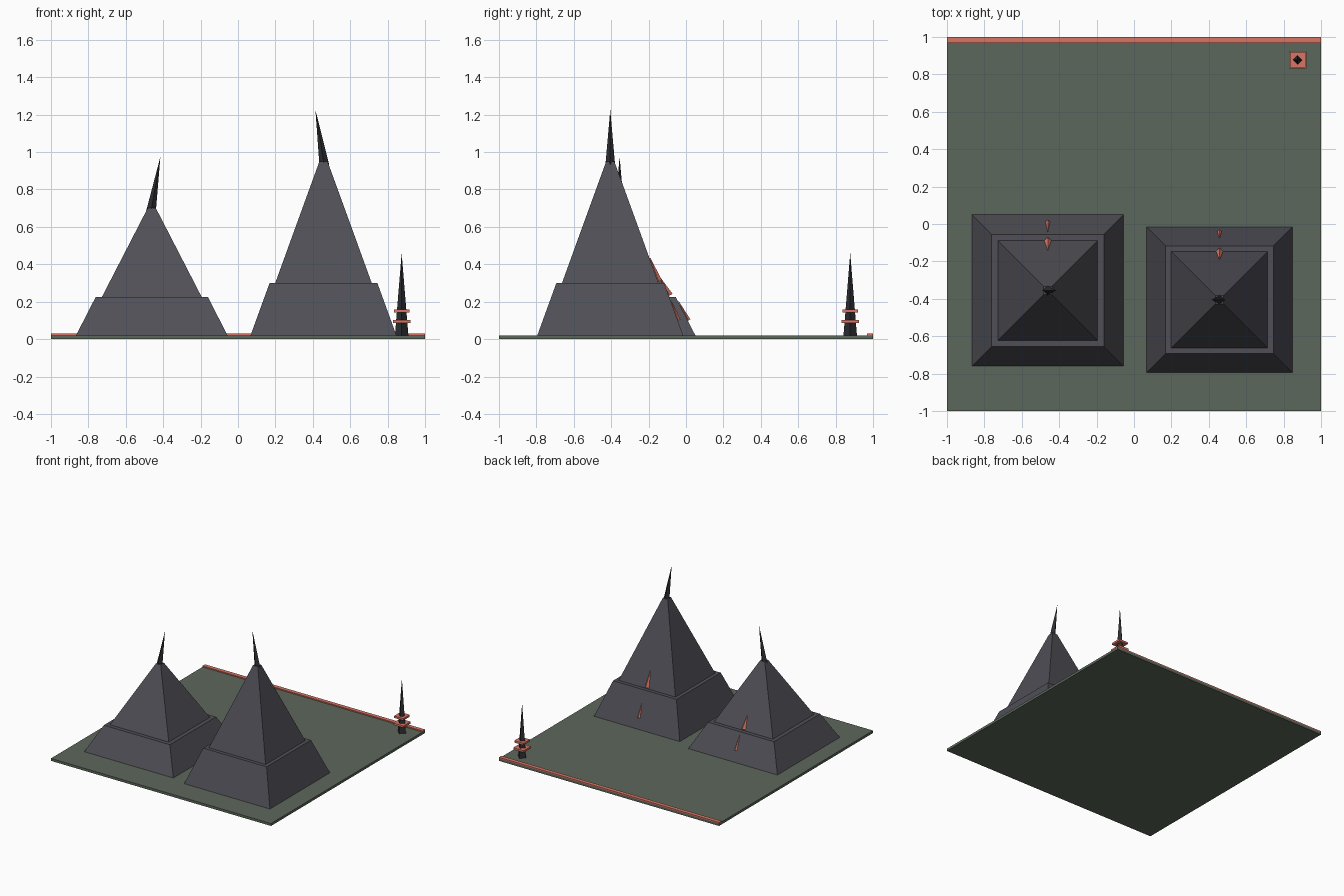
import bpy
from math import pi, sqrt
from mathutils import Vector, Matrix

cube = bpy.data.objects.get("Cube")
if cube:
    bpy.data.objects.remove(cube, do_unlink=True)


def material(name, rgb):
    m = bpy.data.materials.new(name)
    m.use_nodes = True
    m.diffuse_color = (*rgb, 1)
    m.node_tree.nodes["Principled BSDF"].inputs["Base Color"].default_value = (*rgb, 1)
    return m


MOSS = material("moss_green", (0.107, 0.136, 0.104))
STONE = material("slate_stone", (0.078, 0.078, 0.093))
DARK = material("dark_stone", (0.027, 0.028, 0.032))
CORAL = material("coral", (0.68, 0.18, 0.13))


def finish(name, mat):
    ob = bpy.context.object
    ob.name = name
    ob.data.materials.append(mat)
    return ob


def box(name, centre, size, mat):
    bpy.ops.mesh.primitive_cube_add(size=1, location=centre)
    ob = finish(name, mat)
    ob.data.transform(Matrix.Diagonal((*size, 1)))
    return ob


def frustum(name, x, y, z0, z1, half0, half1, mat):
    """Square frustum with sides parallel to the axes."""
    bpy.ops.mesh.primitive_cone_add(vertices=4, radius1=half0 * sqrt(2), radius2=half1 * sqrt(2),
                                    depth=z1 - z0, location=(x, y, (z0 + z1) / 2))
    ob = finish(name, mat)
    ob.data.transform(Matrix.Rotation(pi / 4, 4, "Z"))
    return ob


def spike(name, base, tip, radius, mat):
    """Four-sided spike running from base to tip."""
    base, tip = Vector(base), Vector(tip)
    axis = tip - base
    bpy.ops.mesh.primitive_cone_add(vertices=4, radius1=radius, radius2=0,
                                    depth=axis.length, location=(base + tip) / 2)
    ob = finish(name, mat)
    turn = Vector((0, 0, 1)).rotation_difference(axis)
    ob.data.transform(turn.to_matrix().to_4x4())
    return ob


# Ground slab and the coral strip along its back edge
box("ground", (0, 0, 0.01), (2, 2, 0.02), MOSS)
box("back_strip", (0, 0.984, 0.024), (2, 0.032, 0.01), CORAL)


def pyramid(side, x, y, ledge, peak, foot, shoulder, inner, lean, height, shard_top):
    frustum(side + "_pyramid_base", x, y, 0.02, ledge, foot, shoulder, STONE)
    frustum(side + "_pyramid_top", x, y, ledge, peak, inner, 0.022, STONE)
    # Leaning spire on the peak
    spike(side + "_spire", (x - lean * 0.1, y, peak - 0.02), (x + lean, y, height), 0.026, DARK)

    # Shards lying on the back slopes
    def on_slope(z):
        if z >= ledge:
            t = (z - ledge) / (peak - ledge)
            half = inner + (0.022 - inner) * t
        else:
            half = foot + (shoulder - foot) * (z - 0.02) / (ledge - 0.02)
        return (x, y + half + 0.004, z)

    spike(side + "_upper_shard", on_slope(ledge + 0.008), on_slope(shard_top), 0.019, CORAL)
    spike(side + "_lower_shard", on_slope(0.1), on_slope(0.21), 0.012, CORAL)


pyramid("right", -0.461, -0.355, 0.225, 0.70, 0.405, 0.30, 0.267, 0.046, 0.975, 0.335)
pyramid("left", 0.457, -0.405, 0.30, 0.95, 0.39, 0.288, 0.258, -0.043, 1.225, 0.44)

# Small obelisk with two square collars
spike("obelisk", (0.875, 0.878, 0.02), (0.875, 0.878, 0.46), 0.036, DARK)
for name, z, width in (("lower_collar", 0.093, 0.094), ("upper_collar", 0.15, 0.084)):
    box(name, (0.875, 0.878, z), (width, width, 0.016), CORAL)
